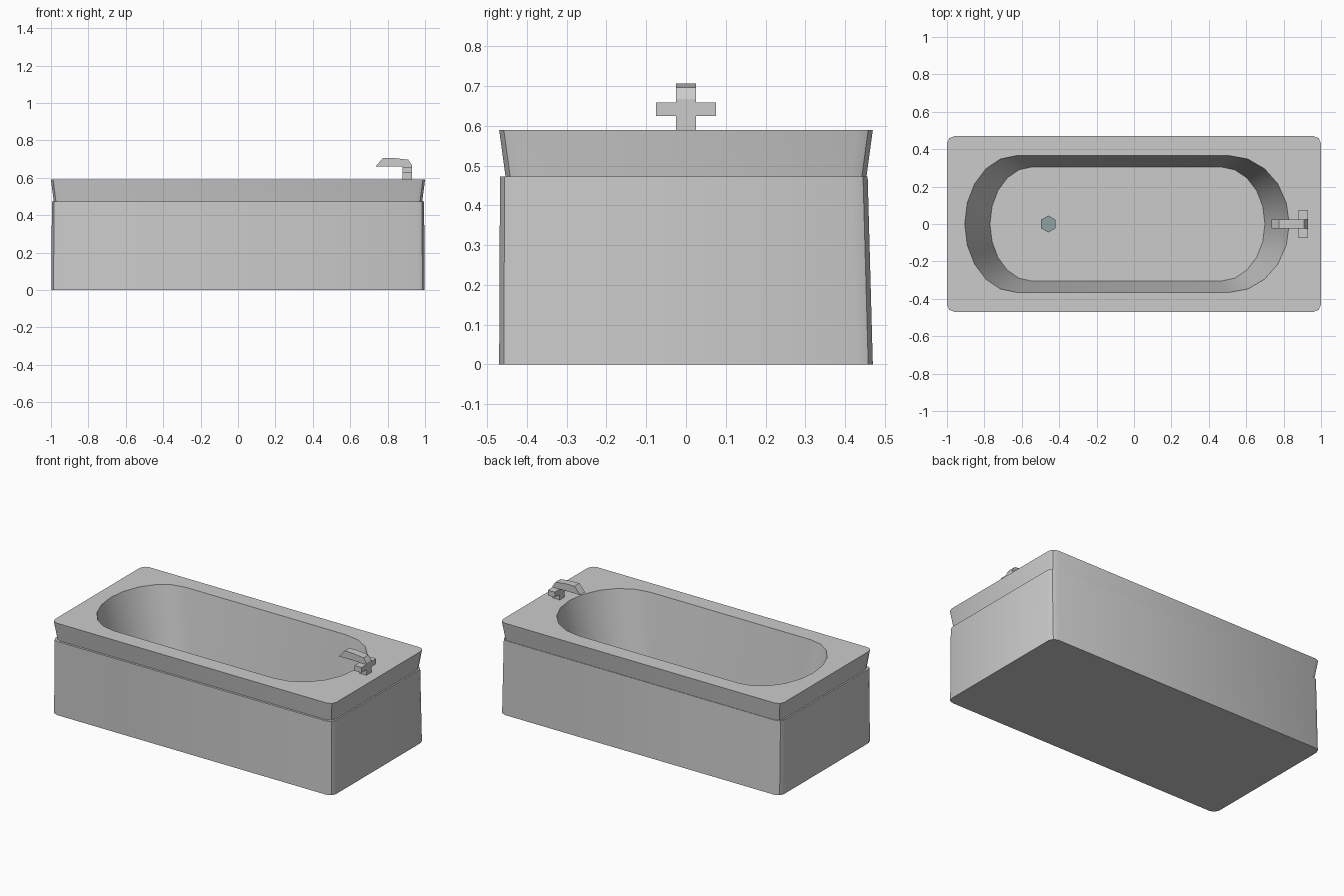
import bpy, bmesh
from math import sin, cos, pi

if "Cube" in bpy.data.objects:
    bpy.data.objects.remove(bpy.data.objects["Cube"])


def make(name, bm, smooth=True, angle=0.6):
    bmesh.ops.recalc_face_normals(bm, faces=bm.faces)
    me = bpy.data.meshes.new(name)
    bm.to_mesh(me)
    bm.free()
    ob = bpy.data.objects.new(name, me)
    bpy.context.collection.objects.link(ob)
    if smooth:
        bpy.ops.object.select_all(action='DESELECT')
        ob.select_set(True)
        bpy.context.view_layer.objects.active = ob
        bpy.ops.object.shade_smooth_by_angle(angle=angle)
    return ob


def rounded_rect(bm, hx, y0, y1, z, r=0.04, n=2):
    pts = []
    corners = [(hx - r, y1 - r), (-hx + r, y1 - r), (-hx + r, y0 + r), (hx - r, y0 + r)]
    for q, (cx, cy) in enumerate(corners):
        for i in range(n + 1):
            a = (q + i / n) * pi / 2
            pts.append(bm.verts.new((cx + r * cos(a), cy + r * sin(a), z)))
    return pts


def oval(bm, left, right, rl, rr, ry, z, n=10):
    # two half ellipses joined by straight sides
    pts = []
    for c, rx, start in ((right, rr, -pi / 2), (left, rl, pi / 2)):
        for i in range(n + 1):
            a = start + pi * i / n
            pts.append(bm.verts.new((c + rx * cos(a), ry * sin(a), z)))
    return pts


def edges(bm, loop):
    out = []
    for a, b in zip(loop, loop[1:] + loop[:1]):
        out.append(bm.edges.get((a, b)) or bm.edges.new((a, b)))
    return out


def bridge(bm, lo, hi):
    for i in range(len(lo)):
        j = (i + 1) % len(lo)
        bm.faces.new((lo[i], lo[j], hi[j], hi[i]))


def prism(name, profile, y):
    # x-z profile extruded symmetrically across y
    bm = bmesh.new()
    a = [bm.verts.new((px, -y, pz)) for px, pz in profile]
    b = [bm.verts.new((px, y, pz)) for px, pz in profile]
    bridge(bm, a, b)
    bm.faces.new(a)
    bm.faces.new(b)
    return make(name, bm, False)


# outer panels, slightly leaning in at the back, with a narrow ledge under the rim
bm = bmesh.new()
base = rounded_rect(bm, 0.998, -0.47, 0.47, 0)
top = rounded_rect(bm, 0.995, -0.468, 0.457, 0.472)
ledge = rounded_rect(bm, 0.985, -0.454, 0.454, 0.472)
bm.faces.new(base)
bridge(bm, base, top)
bridge(bm, top, ledge)
make("tub_panels", bm)

# flared rim, flat deck and inner basin
bm = bmesh.new()
under = rounded_rect(bm, 0.985, -0.454, 0.454, 0.472)
deck = rounded_rect(bm, 1.0, -0.47, 0.47, 0.59)
mouth = oval(bm, -0.63, 0.51, 0.275, 0.32, 0.365, 0.59)
floor = oval(bm, -0.545, 0.465, 0.225, 0.235, 0.305, 0.10)
bridge(bm, under, deck)
bridge(bm, floor, mouth)
bm.faces.new(floor)
bmesh.ops.triangle_fill(bm, use_beauty=True, edges=edges(bm, deck) + edges(bm, mouth))
make("rim_and_basin", bm)

# drain in the basin floor
bm = bmesh.new()
bmesh.ops.create_cone(bm, cap_ends=True, segments=6, radius1=0.045, radius2=0.045, depth=0.012)
bmesh.ops.translate(bm, verts=bm.verts, vec=(-0.458, 0, 0.106))
drain = make("drain", bm, False)
mat = bpy.data.materials.new("drain_metal")
mat.diffuse_color = (0.28, 0.36, 0.36, 1)
mat.use_nodes = True
mat.node_tree.nodes["Principled BSDF"].inputs["Base Color"].default_value = mat.diffuse_color
drain.data.materials.append(mat)

# tap: post, cross handle and spout
prism("tap_post", [(0.88, 0.585), (0.93, 0.585), (0.93, 0.66), (0.88, 0.66)], 0.025)
prism("tap_handle", [(0.88, 0.625), (0.93, 0.625), (0.93, 0.659), (0.88, 0.659)], 0.075)
prism("tap_spout", [(0.735, 0.66), (0.93, 0.66), (0.93, 0.668), (0.91, 0.697),
                    (0.83, 0.706), (0.775, 0.706)], 0.025)
